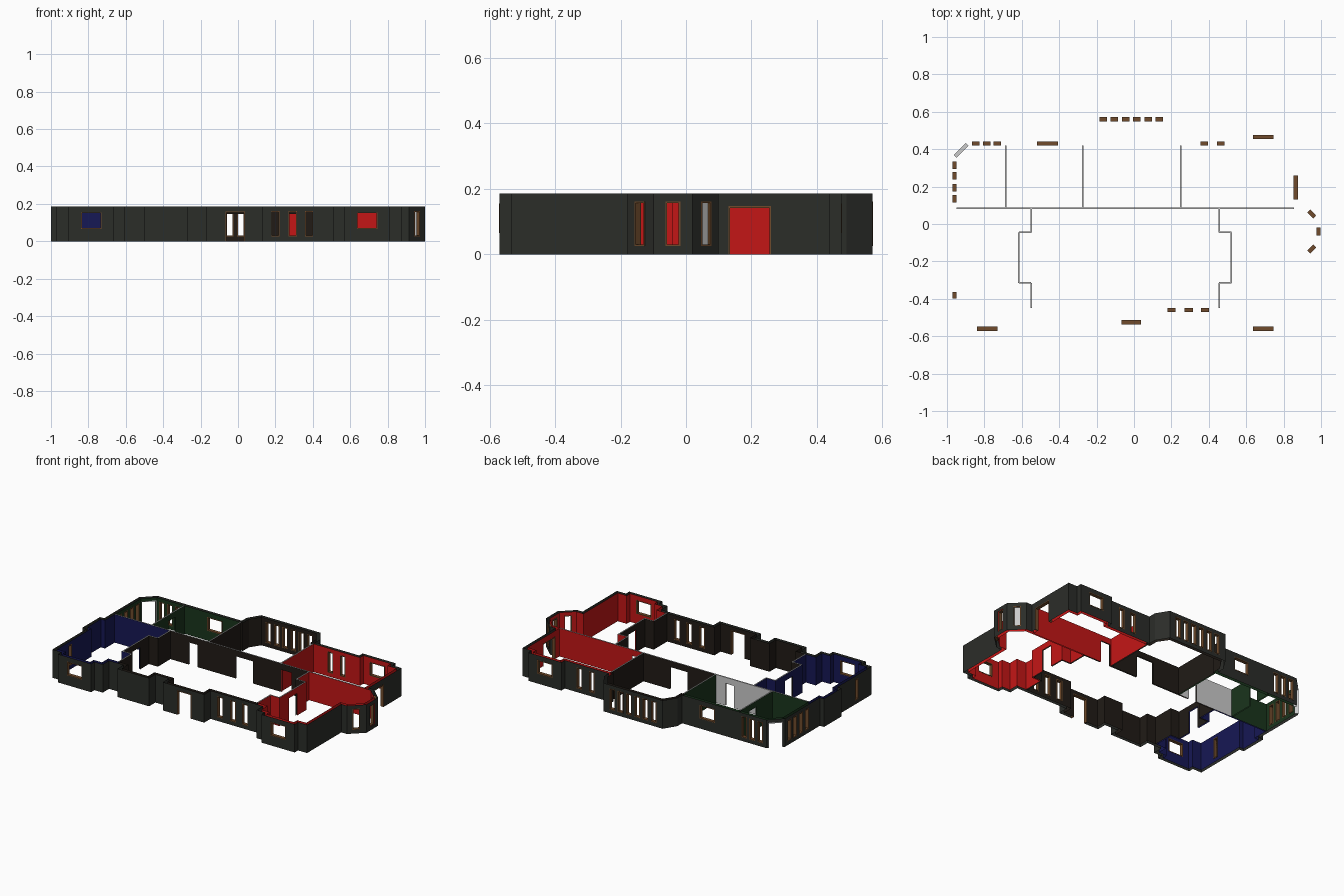
import bpy, bmesh, math
from mathutils import Vector, Matrix

if "Cube" in bpy.data.objects:
    bpy.data.objects.remove(bpy.data.objects["Cube"])

H = 0.185          # wall height
AX = -0.0475       # mirror axis of the main plan


def mat(name, r, g, b):
    m = bpy.data.materials.new(name)
    m.diffuse_color = (r, g, b, 1)
    m.use_nodes = True
    m.node_tree.nodes["Principled BSDF"].inputs["Base Color"].default_value = m.diffuse_color
    return m


DARK = mat("exterior_dark", .024, .026, .022)
HALL = mat("hall_brown", .015, .011, .008)
RED = mat("red_paint", .55, .008, .008)
BLUE = mat("blue_paint", .008, .009, .09)
GREEN = mat("green_paint", .01, .035, .012)
WOOD = mat("frame_wood", .16, .07, .025)

# Openings: (name, x, y, angle, width, sill, head, framed, frame material)
OPEN = []


def opening(name, x, y, ang, w, z0, z1, framed=True, material=WOOD):
    OPEN.append((name, x, y, math.radians(ang), w, z0, z1, framed, material))


LO, HI = .025, .162
for x in (.20, .2925, .38):
    opening("front_window", x, -.46, 0, .044, LO, HI)
for i in range(6):
    opening("back_bay_window", -.165 + .06 * i, .56, 0, .04, LO, HI)
for x in (-.845, -.787, -.73, .375, .465):
    opening("back_window", x, .43, 0, .04, LO, HI)
for y in (.315, .257, .195, .135):
    opening("left_window", -.96, y, 90, .04, LO, HI)
opening("left_small_window", -.96, -.38, 90, .035, LO, HI)
for x, y in ((-.785, -.56), (.69, -.56), (.69, .465), (-.4625, .43)):
    opening("wide_window", x, y, 0, .11, .065, .155)
opening("right_bay_window", .987, -.04, 90, .045, LO, HI)
opening("right_bay_window", .95, .054, 136, .045, LO, HI)
opening("right_bay_window", .95, -.134, 44, .045, LO, HI)
opening("front_door", -.015, -.525, 0, .105, 0, .16)
opening("side_door", .865, .195, 90, .13, 0, .147)
opening("corner_door", -.924, .394, 45, .09, 0, .165, True, None)
for x, w in ((-.38, .06), (-.01, .125), (.295, .07)):
    opening("hall_doorway", x, .085, 0, w, 0, .145, False)
for x in (-.615, 2 * AX + .615):
    opening("wing_doorway", x, -.18, 90, .08, 0, .145, False)
opening("corner_room_doorway", -.685, .29, 90, .07, 0, .145, False)


def make(name, bm, material):
    me = bpy.data.meshes.new(name)
    bm.to_mesh(me)
    bm.free()
    ob = bpy.data.objects.new(name, me)
    bpy.context.collection.objects.link(ob)
    if material:
        me.materials.append(material)
    return ob


def walls(name, pts, material, closed=True):
    """Upright wall surface along a plan line, cut by every opening lying on it."""
    bm = bmesh.new()
    pts = [Vector(p) for p in pts]
    ends = pts[1:] + pts[:1] if closed else pts[1:]
    for p, q in zip(pts, ends):
        L = (q - p).length
        d = (q - p) / L

        def panel(a, b, z0, z1):
            if b - a > 1e-4 and z1 - z0 > 1e-4:
                A, B = p + d * a, p + d * b
                bm.faces.new([bm.verts.new((v.x, v.y, z)) for v, z in
                              ((A, z0), (B, z0), (B, z1), (A, z1))])

        cuts = []
        for _, x, y, ang, w, z0, z1, _, _ in OPEN:
            r = Vector((x, y)) - p
            t = r.dot(d)
            along = abs(d.x * math.cos(ang) + d.y * math.sin(ang))
            if along > .99 and abs(r.x * d.y - r.y * d.x) < .018 and 0 < t < L:
                cuts.append((max(0, t - w / 2), min(L, t + w / 2), z0, z1))
        pos = 0
        for a, b, z0, z1 in sorted(cuts):
            panel(pos, a, 0, H)
            panel(a, b, 0, z0)
            panel(a, b, z1, H)
            pos = b
        panel(pos, L, 0, H)
    bmesh.ops.remove_doubles(bm, verts=bm.verts, dist=1e-5)
    return make(name, bm, material)


def mirror(pts):
    return [(2 * AX - x, y) for x, y in pts]


# Outer shell: left wing, front with chimney and porch, right wing, bays, back
wing = [(-.97, -.535), (-.905, -.535), (-.905, -.57), (-.665, -.57),
        (-.665, -.535), (-.605, -.535), (-.605, -.47)]
front = [(-.50, -.47), (-.50, -.535), (-.27, -.535), (-.27, -.47),
         (-.17, -.47), (-.17, -.535), (.13, -.535), (.13, -.47)]
right_bay = [(.875, -.18), (.915, -.18), (1, -.10), (1, .02), (.915, .10), (.875, .10)]
back = [(.875, .44), (.81, .44), (.81, .475), (.57, .475), (.57, .44),
        (.25, .44), (.25, .49), (.20, .57), (-.23, .57), (-.28, .49), (-.28, .44),
        (-.89, .44), (-.97, .36)]
chimney = [(-.97, .0), (-1, .0), (-1, -.18), (-.97, -.18)]
walls("outer_walls", wing + front + mirror(wing)[::-1] + right_bay + back + chimney, DARK)

# Inner room linings
wing_in = [(-.95, -.515), (-.885, -.515), (-.885, -.55), (-.685, -.55), (-.685, -.515),
           (-.625, -.515), (-.625, -.45), (-.554, -.45), (-.554, -.319), (-.619, -.319),
           (-.619, -.041), (-.554, -.041), (-.554, .081)]
chimney_in = [(-.95, .081), (-.95, -.02), (-.98, -.02), (-.98, -.16), (-.95, -.16)]
bay_in = [(.855, .081), (.907, .08), (.98, .012), (.98, -.092), (.907, -.16), (.855, -.16)]
walls("blue_room", wing_in + chimney_in, BLUE)
walls("red_front_room", mirror(wing_in) + bay_in, RED)
walls("red_back_room", [(.254, .089), (.855, .089), (.855, .42), (.79, .42), (.79, .455),
                        (.59, .455), (.59, .42), (.254, .42)], RED)
walls("back_bay_room", [(-.271, .089), (.246, .089), (.246, .42), (.23, .42), (.23, .483),
                        (.185, .55), (-.215, .55), (-.26, .483), (-.26, .42),
                        (-.271, .42)], HALL)
walls("green_room", [(-.279, .089), (-.279, .42), (-.681, .42), (-.681, .089)], GREEN, False)
walls("green_room_pale_wall", [(-.681, .089), (-.279, .089)], None, False)
walls("green_corner_room", [(-.95, .089), (-.689, .089), (-.689, .42), (-.882, .42),
                            (-.95, .352)], GREEN)
side = [(-.546, .081), (-.546, -.049), (-.611, -.049), (-.611, -.311), (-.546, -.311),
        (-.546, -.45)]
front_in = [(-.48, -.45), (-.48, -.515), (-.29, -.515), (-.29, -.45),
            (-.15, -.45), (-.15, -.515), (.11, -.515), (.11, -.45)]
walls("hall", side + front_in + mirror(side)[::-1], HALL)

# Pale caps on the thin inner partitions
mid = [(-.55, .085), (-.55, -.045), (-.615, -.045), (-.615, -.315), (-.55, -.315), (-.55, -.45)]
lines = [mid, mirror(mid), [(-.95, .085), (.855, .085)]]
lines += [[(x, .085), (x, .42)] for x in (-.685, -.275, .25)]
bm = bmesh.new()
for line in lines:
    for (x0, y0), (x1, y1) in zip(line, line[1:]):
        a, b = min(x0, x1), max(x0, x1)
        c, e = min(y0, y1), max(y0, y1)
        h, v = (.004, 0) if a == b else (0, .004)
        bm.faces.new([bm.verts.new((x, y, H)) for x, y in
                      ((a - h, c - v), (b + h, c - v), (b + h, e + v), (a - h, e + v))])
make("partition_caps", bm, None)

# Window and door frames
T, D = .005, .022
for name, x, y, ang, w, z0, z1, framed, material in OPEN:
    if not framed:
        continue
    place = Matrix.Translation((x, y, 0)) @ Matrix.Rotation(ang, 4, 'Z')
    bm = bmesh.new()

    def bar(cx, cz, sx, sz):
        bmesh.ops.create_cube(bm, size=1, matrix=place @ Matrix.Translation((cx, 0, cz))
                              @ Matrix.Diagonal((sx, D, sz, 1)))

    for s in (-1, 1):
        bar(s * (w - T) / 2, (z0 + z1) / 2, T, z1 - z0)
    bar(0, z1 - T / 2, w - 2 * T, T)
    if z0 > 0:
        bar(0, z0 + T / 2, w - 2 * T, T)
    make(name + "_frame", bm, material)

# Grey pane in the rear slanted bay window
bm = bmesh.new()
bmesh.ops.create_cube(bm, size=1, matrix=Matrix.Translation((.95, .054, (LO + HI) / 2))
                      @ Matrix.Rotation(math.radians(136), 4, 'Z')
                      @ Matrix.Diagonal((.035, .003, HI - LO - .01, 1)))
make("bay_pane", bm, None)
